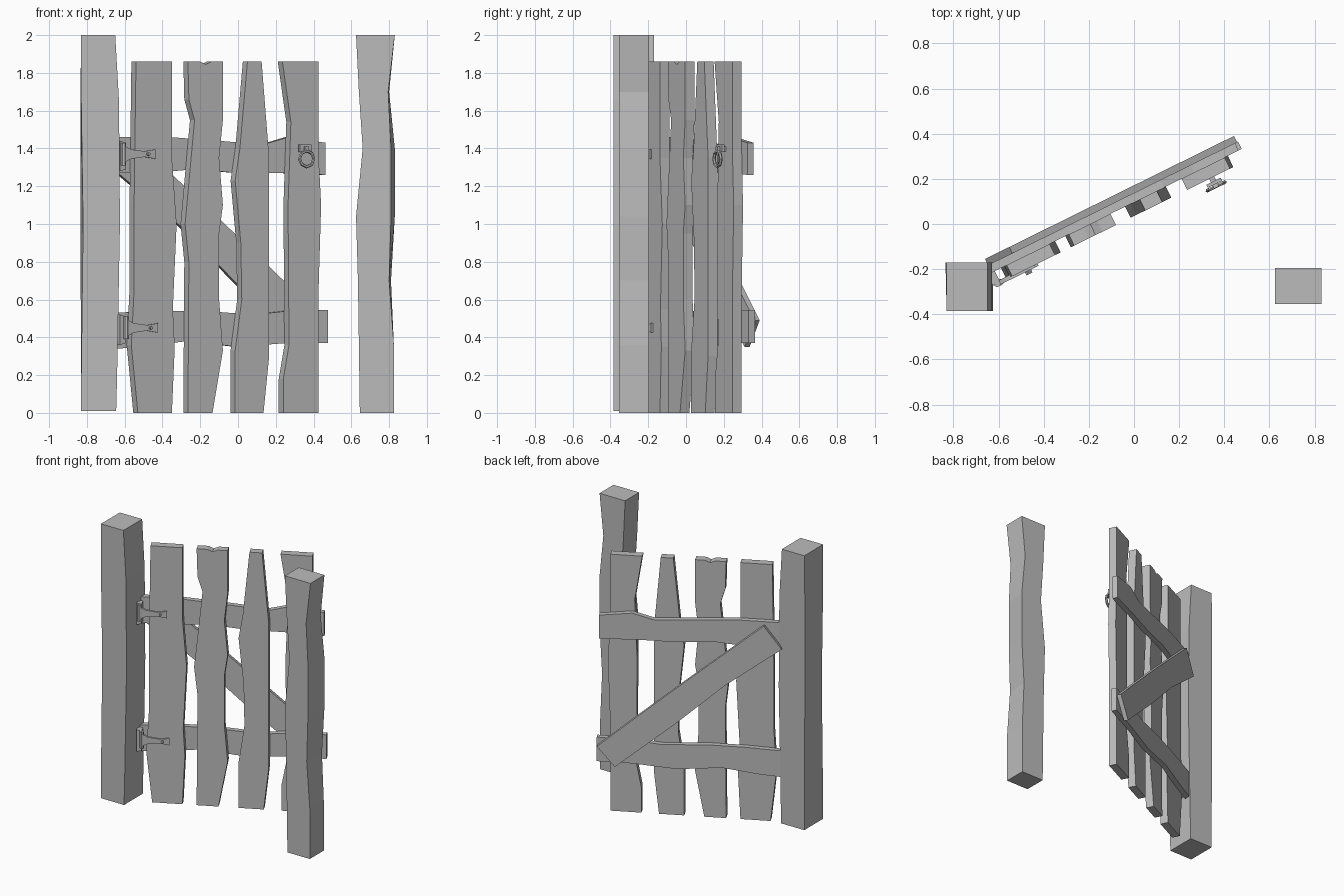
import bpy, bmesh, math
from mathutils import Matrix, Vector

cube = bpy.data.objects.get("Cube")
if cube:
    bpy.data.objects.remove(cube, do_unlink=True)

GREY = (0.5, 0.5, 0.5, 1.0)
material = bpy.data.materials.new("plain grey")
material.use_nodes = True
material.diffuse_color = GREY
material.node_tree.nodes["Principled BSDF"].inputs["Base Color"].default_value = GREY

# Gate frame: local x runs along the gate, local y points backwards, z is up
SWING = math.radians(26.3)
GATE = Matrix.Translation((-0.66, -0.155, 0)) @ Matrix.Rotation(SWING, 4, "Z")
PLANK_BACK, PLANK_FRONT = 0.067, 0.122


def finish(name, bm, matrix=GATE):
    bmesh.ops.recalc_face_normals(bm, faces=bm.faces)
    mesh = bpy.data.meshes.new(name)
    bm.to_mesh(mesh)
    bm.free()
    mesh.materials.append(material)
    obj = bpy.data.objects.new(name, mesh)
    obj.matrix_world = matrix
    bpy.context.collection.objects.link(obj)
    return obj


def board(name, outline, back, front):
    """Extrude an outline in the gate plane between two depths."""
    bm = bmesh.new()
    face = bm.faces.new([bm.verts.new((u, -back, z)) for u, z in outline])
    result = bmesh.ops.extrude_face_region(bm, geom=[face])
    moved = [v for v in result["geom"] if isinstance(v, bmesh.types.BMVert)]
    bmesh.ops.translate(bm, verts=moved, vec=(0, back - front, 0))
    return finish(name, bm)


def along(x):
    """Gate position of a point on the plank fronts, from its world x."""
    offset = 0.66 - math.sin(SWING) * PLANK_FRONT
    return (x + offset) / math.cos(SWING)


def post(name, rows, front, back):
    """Loft four-cornered rings: z, then left and right x at front and back."""
    bm = bmesh.new()
    rings = []
    for z, fl, fr, bl, br in rows:
        corners = ((fl, front), (fr, front), (br, back), (bl, back))
        rings.append([bm.verts.new((x, y, z)) for x, y in corners])
    for low, high in zip(rings, rings[1:]):
        for i in range(4):
            j = (i + 1) % 4
            bm.faces.new((low[i], low[j], high[j], high[i]))
    bm.faces.new(rings[0])
    bm.faces.new(rings[-1])
    finish(name, bm, Matrix())


# Two rough square posts
post("hinge_post", [
    (0.01, -0.83, -0.645, -0.83, -0.645),
    (0.2, -0.83, -0.64, -0.83, -0.64),
    (1.0, -0.82, -0.625, -0.835, -0.625),
    (1.65, -0.83, -0.63, -0.835, -0.63),
    (2.0, -0.83, -0.65, -0.83, -0.65)], -0.385, -0.17)
post("latch_post", [
    (0, 0.645, 0.825, 0.645, 0.825),
    (0.36, 0.64, 0.825, 0.64, 0.825),
    (0.7, 0.635, 0.8, 0.635, 0.81),
    (1.04, 0.625, 0.81, 0.625, 0.83),
    (1.4, 0.66, 0.81, 0.66, 0.83),
    (1.7, 0.64, 0.795, 0.64, 0.8),
    (2.0, 0.625, 0.83, 0.625, 0.83)], -0.355, -0.195)

# Upright planks: left edge going up, right edge coming down, as (x, z)
TOP = 1.86
planks = {
    "plank_one": [(-0.53, 0), (-0.565, 0.36), (-0.55, 0.65), (-0.55, 1.1), (-0.54, TOP),
                  (-0.35, TOP), (-0.35, 1.35), (-0.325, 1.0), (-0.345, 0.55),
                  (-0.335, 0.35), (-0.35, 0)],
    "plank_two": [(-0.265, 0), (-0.26, 0.8), (-0.28, 1.0), (-0.23, 1.55), (-0.26, 1.66),
                  (-0.265, TOP), (-0.2, TOP), (-0.17, 1.845), (-0.14, TOP),
                  (-0.08, TOP), (-0.08, 1.55), (-0.1, 1.35), (-0.08, 1.1), (-0.1, 0.95),
                  (-0.1, 0.6), (-0.08, 0.33), (-0.135, 0)],
    "plank_three": [(-0.015, 0), (-0.015, 0.33), (0.02, 0.6), (0.015, 0.9), (-0.015, 1.23),
                    (0.01, 1.4), (0.05, TOP), (0.125, TOP), (0.165, 1.35), (0.165, 0.3),
                    (0.135, 0)],
    "plank_four": [(0.24, 0), (0.24, 0.18), (0.27, 0.36), (0.265, 1.1), (0.28, 1.54),
                   (0.235, TOP), (0.425, TOP), (0.425, 1.4), (0.44, 1.1), (0.425, 0.6),
                   (0.425, 0)],
}
for name, outline in planks.items():
    board(name, [(along(x), z) for x, z in outline], PLANK_BACK, PLANK_FRONT)

# Cross rails and the diagonal brace behind them
board("upper_rail", [(0, 1.27), (0.2, 1.27), (0.45, 1.29), (0.7, 1.27), (0.95, 1.27),
                     (1.22, 1.26), (1.22, 1.43), (1.0, 1.46), (0.85, 1.42), (0.6, 1.44),
                     (0.3, 1.46), (0, 1.46)], 0.03, PLANK_BACK)
board("lower_rail", [(-0.01, 0.34), (0.15, 0.35), (0.4, 0.38), (0.7, 0.35), (1.0, 0.37),
                     (1.235, 0.37), (1.235, 0.545), (1.0, 0.54), (0.8, 0.52), (0.5, 0.54),
                     (0.25, 0.54), (-0.01, 0.53)], 0.03, PLANK_BACK)
board("diagonal_brace", [(0, 1.28), (0.38, 0.99), (0.72, 0.68), (1.11, 0.35), (1.23, 0.49),
                         (0.98, 0.71), (0.62, 1.02), (0.12, 1.44)], 0, 0.03)

# Hinges: side plate, knuckle, flared strap and bolt
for label, z, shift in (("upper", 1.37, 0), ("lower", 0.45, 0.015)):
    board(label + "_hinge_plate", [(-0.02, z - 0.09), (0.015, z - 0.08),
                                   (0.015, z + 0.06), (-0.02, z + 0.07)],
          PLANK_BACK, PLANK_FRONT)
    half = [(0, 0.045), (0.04, 0.025), (0.12, 0.015), (0.185, 0.025)]
    strap = half + [(u, -h) for u, h in reversed(half)]
    board(label + "_hinge_strap", [(u + shift, z + h) for u, h in strap],
          PLANK_FRONT - 0.01, PLANK_FRONT + 0.01)
    bm = bmesh.new()
    bmesh.ops.create_cone(bm, cap_ends=True, segments=8, radius1=0.015,
                          radius2=0.015, depth=0.12)
    finish(label + "_hinge_knuckle", bm,
           GATE @ Matrix.Translation((shift, -PLANK_FRONT, z)))
    bm = bmesh.new()
    bmesh.ops.create_cone(bm, cap_ends=True, segments=6, radius1=0.01,
                          radius2=0.008, depth=0.02)
    finish(label + "_hinge_bolt", bm,
           GATE @ Matrix.Translation((0.14 + shift, -PLANK_FRONT - 0.015, z))
           @ Matrix.Rotation(math.pi / 2, 4, "X"))

# Latch: stem, square plate and hanging ring
centre = 1.06
board("latch_stem", [(centre - 0.012, 1.385), (centre + 0.012, 1.385),
                     (centre + 0.012, 1.41), (centre - 0.012, 1.41)], PLANK_FRONT, 0.17)
board("latch_plate", [(centre - 0.035, 1.38), (centre + 0.035, 1.38),
                      (centre + 0.035, 1.42), (centre - 0.035, 1.42)], 0.14, 0.155)
bpy.ops.mesh.primitive_torus_add(major_segments=8, minor_segments=6,
                                 major_radius=0.042, minor_radius=0.009)
ring = bpy.context.object
ring.name = "latch_ring"
ring.data.materials.append(material)
ring.matrix_world = (GATE @ Matrix.Translation((centre, -0.165, 1.345))
                     @ Matrix.Rotation(math.pi / 2, 4, "X"))
